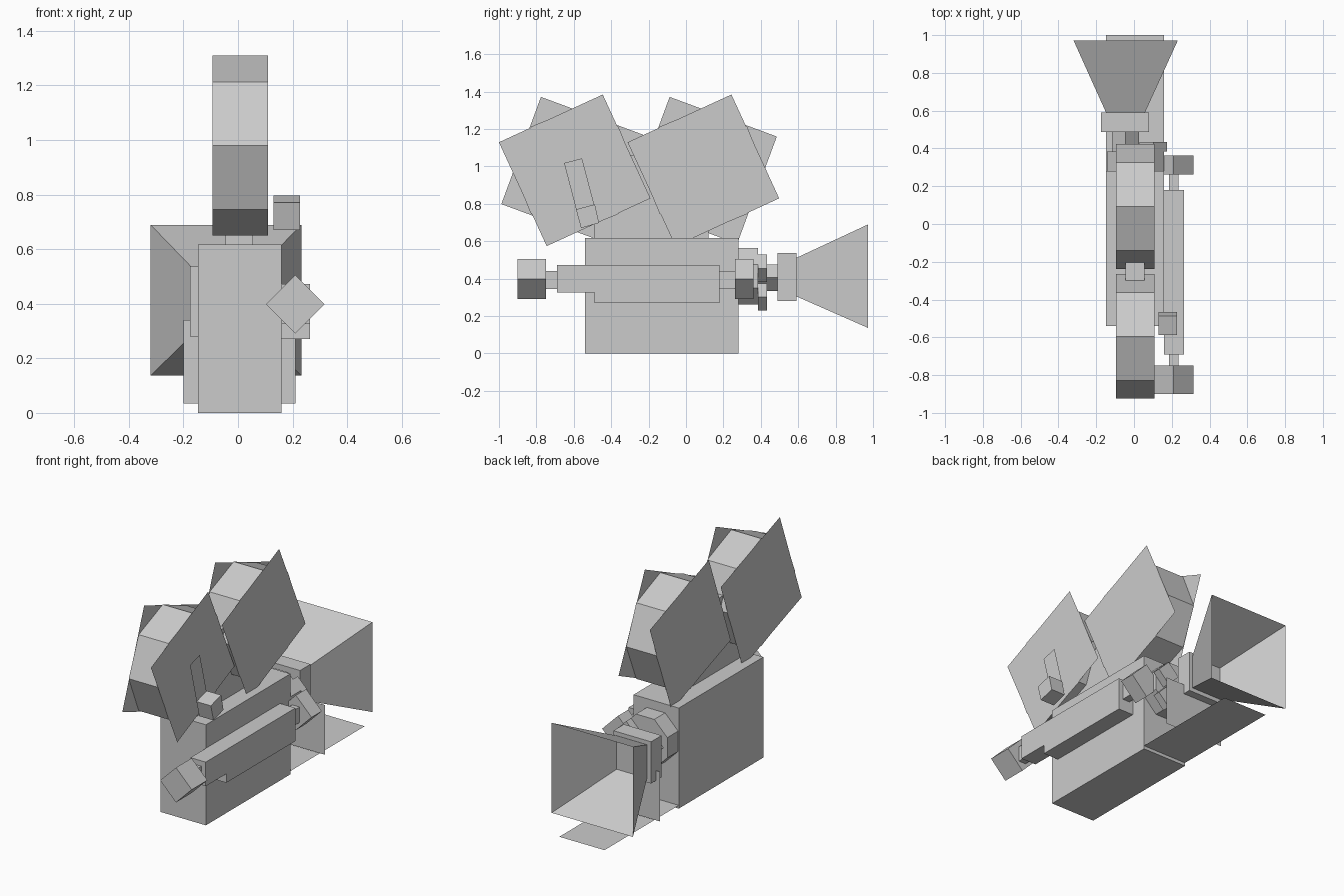
import bpy, bmesh
from math import sin, cos, radians

cube = bpy.data.objects.get("Cube")
if cube:
    bpy.data.objects.remove(cube, do_unlink=True)

grey = bpy.data.materials.new("light_grey")
grey.use_nodes = True
grey.diffuse_color = (0.6, 0.6, 0.6, 1)
grey.node_tree.nodes["Principled BSDF"].inputs["Base Color"].default_value = (0.6, 0.6, 0.6, 1)


def ngon(cu, cv, radius, sides, angle=0):
    """Regular polygon as 2D points."""
    turns = [radians(angle + 360 * i / sides) for i in range(sides)]
    return [(cu + radius * cos(t), cv + radius * sin(t)) for t in turns]


def rect(u0, u1, v0, v1):
    return [(u0, v0), (u1, v0), (u1, v1), (u0, v1)]


def place(axis, d, u, v):
    return {"x": (d, u, v), "y": (u, d, v), "z": (u, v, d)}[axis]


def loft(name, axis, start, outline, end=None, end_outline=None, caps=True):
    """Flat sheet, prism or open funnel from outlines across one axis."""
    bm = bmesh.new()
    first = [bm.verts.new(place(axis, start, u, v)) for u, v in outline]
    if caps:
        bm.faces.new(first)
    if end is not None:
        last = [bm.verts.new(place(axis, end, u, v)) for u, v in end_outline or outline]
        n = len(first)
        for i in range(n):
            j = (i + 1) % n
            bm.faces.new((first[i], first[j], last[j], last[i]))
        if caps:
            bm.faces.new(last[::-1])
        bmesh.ops.recalc_face_normals(bm, faces=bm.faces)
    mesh = bpy.data.meshes.new(name)
    bm.to_mesh(mesh)
    bm.free()
    mesh.materials.append(grey)
    obj = bpy.data.objects.new(name, mesh)
    bpy.context.collection.objects.link(obj)
    return obj


# Camera body and the spine that carries the reels
loft("body", "x", -0.147, rect(-0.54, 0.28, 0, 0.617), 0.16)
loft("reel_support", "x", -0.045, rect(-0.49, 0.12, 0.6, 1.06), 0.055)

# Film reels: eight-sided drums between thin square flanges
for label, y in (("front", -0.595), ("rear", 0.093)):
    loft(label + "_reel_drum", "x", -0.094, ngon(y, 0.979, 0.33, 8), 0.109)
    loft(label + "_reel_left_flange", "x", 0.109, ngon(y, 0.979, 0.432, 4, 69.7))
    loft(label + "_reel_right_flange", "x", -0.094, ngon(y, 0.979, 0.432, 4, 24.7))

# Crank on the front reel: thin arm and solid grip
loft("crank_arm", "x", 0.13, [(-0.652, 1.018), (-0.556, 1.043), (-0.465, 0.698), (-0.561, 0.67)])
loft("crank_grip", "x", 0.13, [(-0.588, 0.77), (-0.487, 0.797), (-0.465, 0.698), (-0.561, 0.67)], 0.227)

# Viewfinder tube along the side, with a diamond block at each end
loft("viewfinder", "x", 0.16, [(-0.69, 0.325), (-0.49, 0.325), (-0.49, 0.27),
                               (0.18, 0.27), (0.18, 0.473), (-0.69, 0.473)], 0.264)
loft("eyepiece_neck", "y", -0.75, rect(0.185, 0.235, 0.345, 0.44), -0.69)
loft("eyepiece", "y", -0.9, ngon(0.209, 0.398, 0.107, 4), -0.748)
loft("finder_lens_neck", "y", 0.18, rect(0.185, 0.235, 0.345, 0.44), 0.262)
loft("finder_lens", "y", 0.262, ngon(0.209, 0.398, 0.107, 4), 0.362)

# Lens turret with one main lens and two spare lenses
loft("turret", "y", 0.28, ngon(0.008, 0.412, 0.163, 8, 22.5), 0.385)
loft("main_lens", "y", 0.385, ngon(-0.045, 0.405, 0.071, 4), 0.49)
for label, z in (("upper", 0.455), ("lower", 0.302)):
    loft(label + "_spare_lens", "y", 0.385, ngon(0.103, z, 0.073, 4), 0.433)

# Matte box: mount and open flared hood
loft("hood_mount", "y", 0.488, rect(-0.176, 0.08, 0.28, 0.536), 0.59)
loft("hood", "y", 0.59, rect(-0.148, 0.058, 0.305, 0.511), 0.972,
     rect(-0.32, 0.232, 0.137, 0.689), caps=False)

# Thin support sheets under the hood
loft("base_plate", "z", 0.02, rect(-0.147, 0.16, 0.28, 1))
loft("hood_bracket", "y", 0.54, rect(-0.2, 0.211, 0.035, 0.34))
